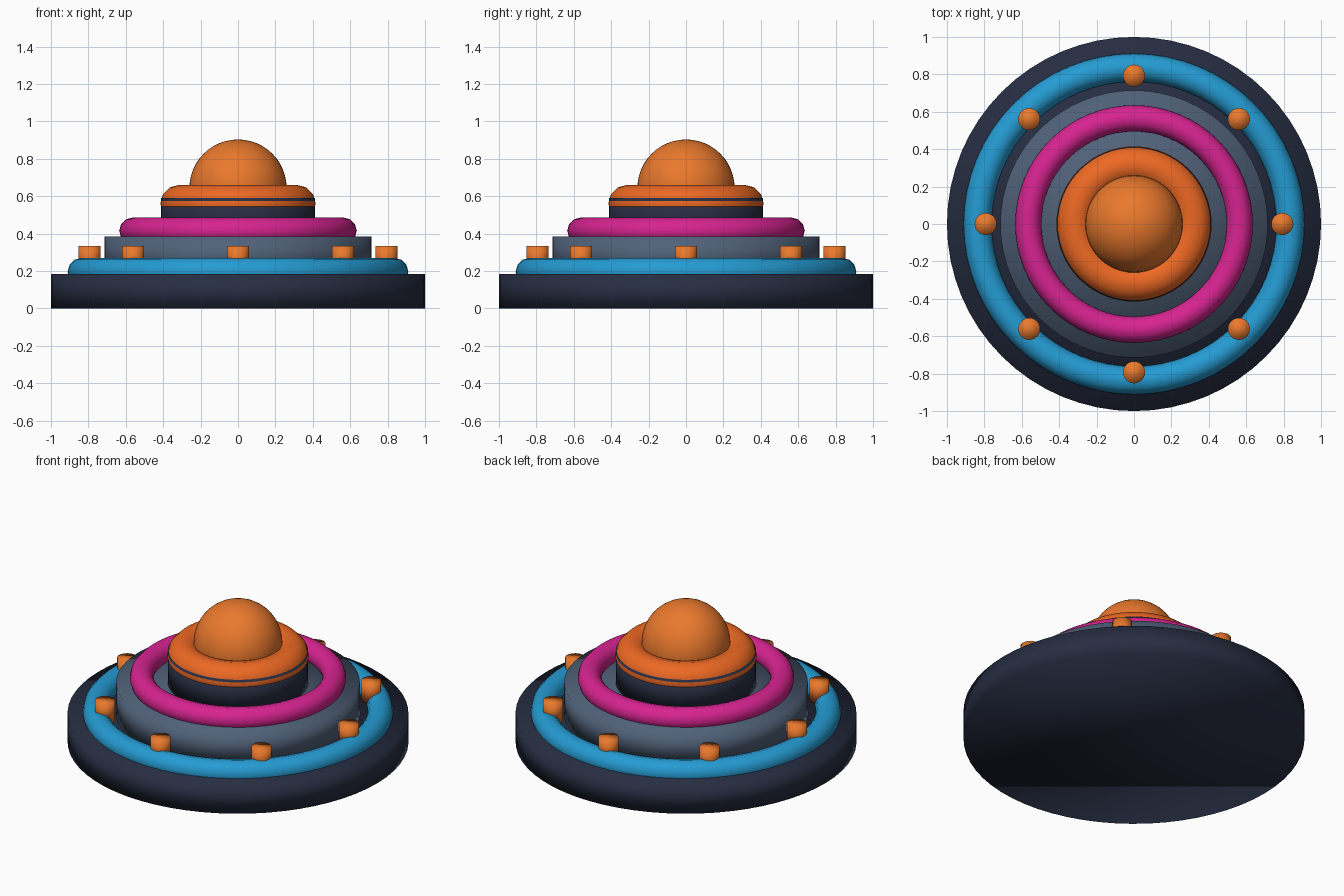
import bpy
import math

if "Cube" in bpy.data.objects:
    bpy.data.objects.remove(bpy.data.objects["Cube"])


def material(name, rgb):
    m = bpy.data.materials.new(name)
    m.diffuse_color = (*rgb, 1)
    m.use_nodes = True
    m.node_tree.nodes["Principled BSDF"].inputs["Base Color"].default_value = m.diffuse_color
    return m


DARK = material("dark_navy", (0.02, 0.027, 0.055))
BLUE = material("blue", (0.018, 0.33, 0.65))
SLATE = material("slate", (0.08, 0.12, 0.19))
PINK = material("magenta", (0.68, 0.017, 0.28))
ORANGE = material("orange", (0.85, 0.14, 0.017))
AMBER = material("amber", (0.82, 0.19, 0.026))


def finish(name, mat):
    ob = bpy.context.object
    ob.name = name
    ob.data.materials.append(mat)
    bpy.ops.object.shade_smooth()
    return ob


def disc(name, r, z0, z1, mat, x=0, y=0, sides=64):
    bpy.ops.mesh.primitive_cylinder_add(vertices=sides, radius=r, depth=z1 - z0,
                                        location=(x, y, (z0 + z1) / 2))
    return finish(name, mat)


def ring(name, major, minor, z, mat):
    bpy.ops.mesh.primitive_torus_add(major_radius=major, minor_radius=minor,
                                     major_segments=64, minor_segments=12,
                                     location=(0, 0, z))
    return finish(name, mat)


# stacked discs
disc("base", 1.0, 0, 0.185, DARK)
disc("middle_tier", 0.715, 0.185, 0.385, SLATE)
disc("upper_tier", 0.411, 0.385, 0.59, DARK)

# rounded rings on each tier
ring("lower_ring", 0.836, 0.075, 0.195, BLUE)
ring("middle_ring", 0.565, 0.07, 0.415, PINK)
ring("upper_ring", 0.315, 0.1, 0.56, ORANGE)

# dome on top
bpy.ops.mesh.primitive_uv_sphere_add(segments=48, ring_count=24, radius=0.26,
                                     location=(0, 0, 0.643))
finish("dome", AMBER)

# eight studs around the lower ring
for i in range(8):
    a = i * math.pi / 4
    disc(f"stud_{i + 1}", 0.059, 0.21, 0.333, AMBER,
         0.793 * math.cos(a), 0.793 * math.sin(a), 24)
